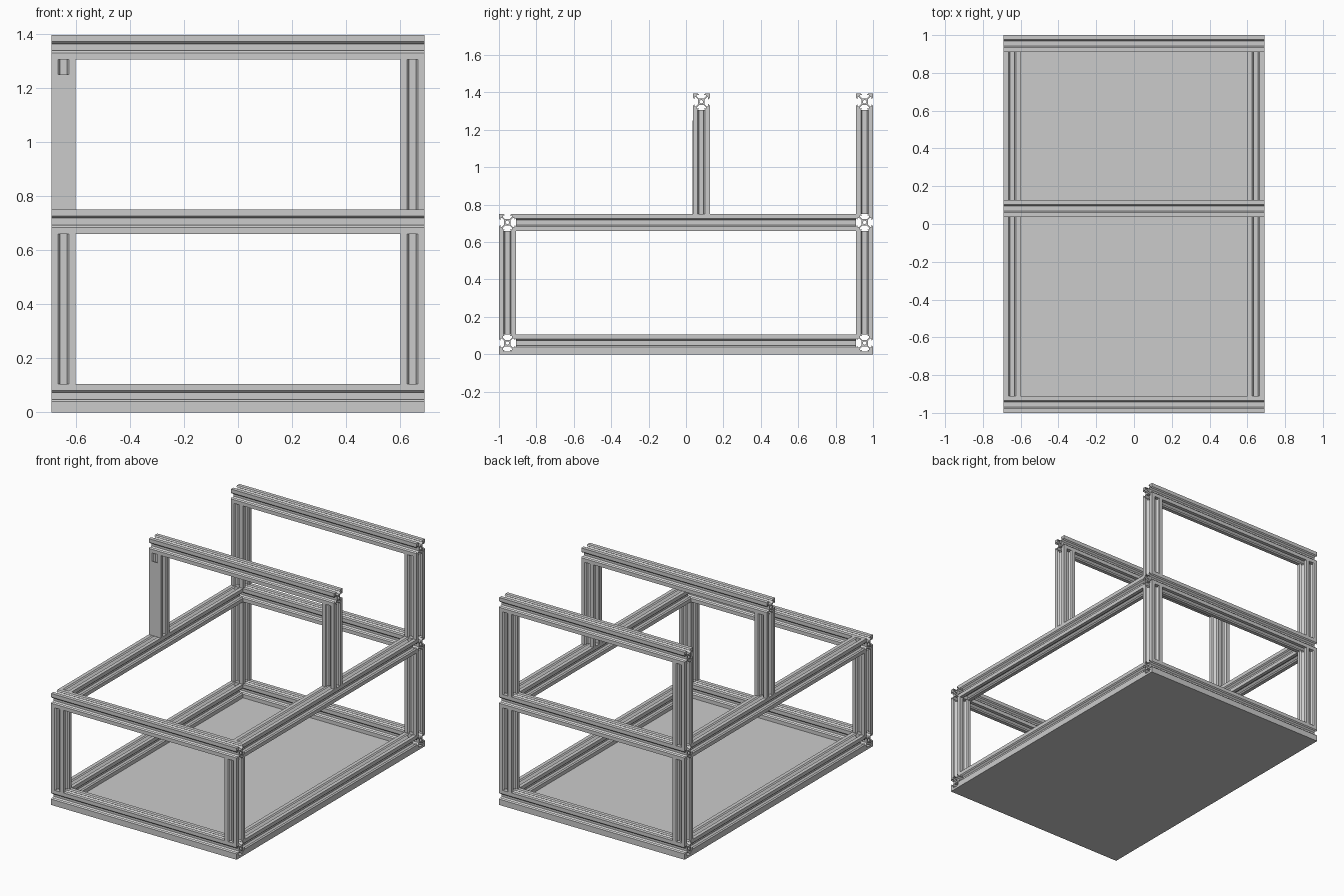
import bpy, bmesh, math
from mathutils import Matrix, Vector

if "Cube" in bpy.data.objects:
    bpy.data.objects.remove(bpy.data.objects["Cube"])

S = 0.09           # width of the slotted extrusion
U = S / 20         # profile unit
HX, HY = 0.69, 1.0
CX, CY = HX - S / 2, HY - S / 2
Z0, Z1, Z2 = 0.06, 0.705, 1.35     # centre heights of the three tiers
MID_Y = 0.082

# One eighth of the V-slot section, from core to slot lip
EIGHTH = [(2.84, 3.9), (5.5, 6.56), (5.5, 8.2), (2.84, 8.2), (4.58, 10)]


def outline():
    quarter = [(y, x) for x, y in EIGHTH] + [(10, 10)] + EIGHTH[::-1]
    pts = []
    for k in range(4):
        c, s = round(math.cos(k * math.pi / 2)), round(math.sin(k * math.pi / 2))
        pts += [(x * c - y * s, x * s + y * c) for x, y in quarter]
    return pts


def bore(n=16, r=2.1):
    return [(r * math.cos(2 * math.pi * i / n), r * math.sin(2 * math.pi * i / n)) for i in range(n)]


def extrusion(name, axis, centre, length):
    bm = bmesh.new()
    edges = []
    for loop in (outline(), bore()):
        vs = [bm.verts.new((x * U, y * U, -length / 2)) for x, y in loop]
        edges += [bm.edges.new((vs[i - 1], vs[i])) for i in range(len(vs))]
    bmesh.ops.triangle_fill(bm, edges=edges, use_beauty=True, normal=(0, 0, 1))
    ext = bmesh.ops.extrude_face_region(bm, geom=bm.faces[:])
    top = [v for v in ext["geom"] if isinstance(v, bmesh.types.BMVert)]
    bmesh.ops.translate(bm, verts=top, vec=(0, 0, length))
    bmesh.ops.recalc_face_normals(bm, faces=bm.faces[:])
    rot = {"x": Matrix.Rotation(math.pi / 2, 4, "Y"),
           "y": Matrix.Rotation(math.pi / 2, 4, "X"),
           "z": Matrix.Identity(4)}[axis]
    bm.transform(Matrix.Translation(Vector(centre)) @ rot)
    finish(name, bm)


def box(name, lo, hi):
    bm = bmesh.new()
    bmesh.ops.create_cube(bm, size=1)
    for v in bm.verts:
        v.co = Vector([lo[i] if v.co[i] < 0 else hi[i] for i in range(3)])
    finish(name, bm)


def finish(name, bm):
    me = bpy.data.meshes.new(name)
    bm.to_mesh(me)
    bm.free()
    bpy.context.collection.objects.link(bpy.data.objects.new(name, me))


# Base plate
box("base_plate", (-HX, -HY, 0), (HX, HY, Z0 - S / 2))

# Cross beams running left to right
for name, y, z in [("front_lower", -CY, Z0), ("back_lower", CY, Z0),
                   ("front_upper", -CY, Z1), ("back_upper", CY, Z1),
                   ("middle_top", MID_Y, Z2), ("back_top", CY, Z2)]:
    extrusion(name + "_cross_beam", "x", (0, y, z), 2 * HX)

# Side rails and posts, mirrored left and right
post = Z1 - Z0 - S
for side, x in (("left", -CX), ("right", CX)):
    for tier, z in (("lower", Z0), ("upper", Z1)):
        extrusion(f"{side}_{tier}_side_rail", "y", (x, 0, z), 2 * (HY - S))
    for name, y, z in [("front_lower", -CY, (Z0 + Z1) / 2), ("back_lower", CY, (Z0 + Z1) / 2),
                       ("middle_upper", MID_Y, (Z1 + Z2) / 2), ("back_upper", CY, (Z1 + Z2) / 2)]:
        extrusion(f"{side}_{name}_post", "z", (x, y, z), post)

# Slot cover strip on the front of the left middle post
yf = MID_Y - S / 2
box("slot_cover", (-CX - 0.025, yf - 0.001, Z1 + S / 2), (-CX + 0.025, yf + 0.002, 1.25))
